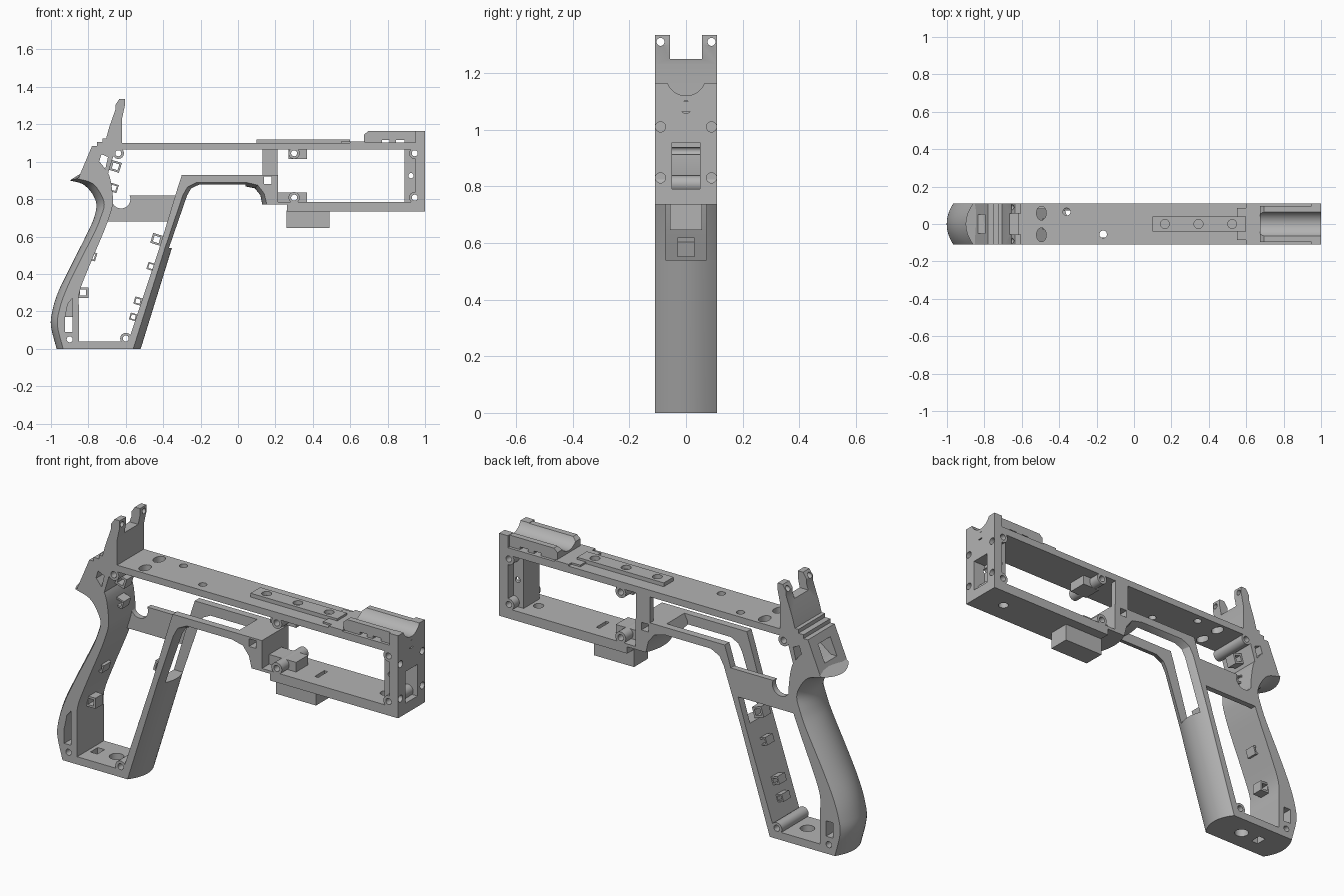
import bpy, bmesh, math
from mathutils import Vector

W = 0.11  # half thickness of the frame
cube = bpy.data.objects.get("Cube")
if cube:
    bpy.data.objects.remove(cube, do_unlink=True)

grey = bpy.data.materials.new("plain_grey")
grey.use_nodes = True
grey.diffuse_color = (0.45, 0.45, 0.45, 1)
grey.node_tree.nodes["Principled BSDF"].inputs["Base Color"].default_value = (0.45, 0.45, 0.45, 1)
parts = []


def rect(u0, v0, u1, v1):
    return [(u0, v0), (u1, v0), (u1, v1), (u0, v1)]


def oval(u, v, ru, rv=None, n=24):
    rv = rv or ru
    return [(u + ru * math.cos(k * math.tau / n), v + rv * math.sin(k * math.tau / n)) for k in range(n)]


def tilted(u, v, s, ang):
    c, d = math.cos(ang) * s / 2, math.sin(ang) * s / 2
    return [(u + c - d, v + c + d), (u - c - d, v + c - d), (u - c + d, v - c - d), (u + c + d, v - c + d)]


def loft(name, loops):
    """Closed solid through a list of equal-length point loops."""
    bm = bmesh.new()
    rings = [[bm.verts.new(p) for p in loop] for loop in loops]
    n = len(rings[0])
    for a, b in zip(rings, rings[1:]):
        for k in range(n):
            bm.faces.new((a[k], a[(k + 1) % n], b[(k + 1) % n], b[k]))
    bm.faces.new(rings[0])
    bm.faces.new(rings[-1])
    bmesh.ops.recalc_face_normals(bm, faces=bm.faces)
    mesh = bpy.data.meshes.new(name)
    bm.to_mesh(mesh)
    bm.free()
    mesh.materials.append(grey)
    obj = bpy.data.objects.new(name, mesh)
    bpy.context.scene.collection.objects.link(obj)
    return obj


def prism(name, axis, pts, a, b):
    place = {"x": lambda u, v, t: (t, u, v), "y": lambda u, v, t: (u, t, v), "z": lambda u, v, t: (u, v, t)}[axis]
    return loft(name, [[place(u, v, t) for u, v in pts] for t in (a, b)])


def cut(obj, cuts):
    """Subtract prisms, each given as (axis, outline, start, end)."""
    for c in cuts:
        tool = prism("cutter", *c)
        tool.hide_render = True
        mod = obj.modifiers.new("cut", "BOOLEAN")
        mod.operation, mod.solver, mod.object = "DIFFERENCE", "EXACT", tool
        bpy.context.view_layer.update()
        with bpy.context.temp_override(object=obj, active_object=obj):
            bpy.ops.object.modifier_apply(modifier=mod.name)
        bpy.data.objects.remove(tool, do_unlink=True)


def part(name, axis, pts, a, b, cuts=()):
    obj = prism(name, axis, pts, a, b)
    cut(obj, cuts)
    parts.append(obj)
    return obj


def box(name, x0, x1, y, z0, z1, cuts=()):
    return part(name, "y", rect(x0, z0, x1, z1), -y, y, cuts)


def through(pts):
    return ("y", pts, -0.2, 0.2)


def smooth_path(pts, steps=4):
    p = [Vector(q) for q in pts]
    p = [2 * p[0] - p[1]] + p + [2 * p[-1] - p[-2]]
    out = []
    for a, b, c, d in zip(p, p[1:], p[2:], p[3:]):
        for k in range(steps):
            t = k / steps
            out.append(0.5 * (2 * b + (c - a) * t + (2 * a - 5 * b + 4 * c - d) * t**2 + (3 * b - a - 3 * c + d) * t**3))
    return out + [p[-2]]


def strap(name, crown, edge, inner, y0=-W, y1=W, cuts=(), steps=1):
    """Rounded strap: crown on the centre line, edge at the sides, inner is flat."""
    n = 14
    ys = [y0 + (y1 - y0) * k / n for k in range(n + 1)]
    loops = []
    for o, e, i in zip(*(smooth_path(r, steps) for r in (crown, edge, inner))):
        arc = [(e + (o - e) * (1 - (y / W) ** 2), y) for y in ys]
        loops.append([(p[0], y, p[1]) for p, y in [(i, y0)] + arc + [(i, y1)]])
    obj = loft(name, loops)
    cut(obj, cuts)
    parts.append(obj)


# Grip: rear strap, front strap, floor
strap("rear_grip_strap",
      [(-.9, .9), (-.83, .88), (-.78, .83), (-.757, .77), (-.77, .7), (-.805, .62), (-.9, .43), (-.963, .3), (-.993, .2), (-1, .12), (-.97, 0)],
      [(-.86, .91), (-.78, .885), (-.735, .83), (-.715, .77), (-.735, .7), (-.768, .62), (-.865, .43), (-.925, .3), (-.957, .2), (-.965, .12), (-.935, 0)],
      [(-.74, 1), (-.69, .93), (-.672, .84), (-.67, .77), (-.69, .7), (-.72, .62), (-.8, .43), (-.848, .3), (-.85, .2), (-.85, .12), (-.85, 0)],
      steps=4, cuts=[through(rect(-.925, .09, -.885, .17)), through(oval(-.9, .05, .016)),
                     ("y", [(-.925, .165), (-.885, .165), (-.885, .27), (-.91, .24)], -.2, .06)])
strap("front_grip_strap", [(-.52, 0), (-.353, .54)], [(-.56, 0), (-.39, .54)], [(-.6, 0), (-.42, .54)],
      cuts=[through(oval(-.6, .055, .016))])
box("grip_floor", -.87, -.56, W, 0, .04, [("z", oval(-.7, 0, .035), -.1, .1), ("z", rect(-.83, -.03, -.79, .03), -.1, .1)])

# Paired side rails running from the front strap over the finger opening
for side, y0, y1 in (("left", .072, W), ("right", -W, -.072)):
    strap(side + "_guard_rail",
          [(-.353, .54), (-.255, .82), (-.237, .85), (-.2, .868), (.05, .868), (.08, .862)],
          [(-.39, .54), (-.295, .82), (-.27, .865), (-.22, .89), (.05, .89), (.08, .886)],
          [(-.42, .54), (-.335, .82), (-.318, .875), (-.3, .93), (.05, .93), (.1, .93)], y0, y1)
strap("guard_end_block", [(.04, .868), (.09, .858), (.12, .82), (.13, .77)],
      [(.04, .89), (.105, .875), (.14, .83), (.155, .77)], [(.06, .93), (.17, .93), (.215, .93), (.215, .77)],
      cuts=[through(rect(.14, .88, .18, .92))])

# Thin closing walls on the left side
part("side_web", "y", [(-.72, .68), (-.375, .68), (-.33, .82), (-.69, .82)], .08, W,
     [through(oval(-.625, .8, .05)), through(rect(-.665, .8, -.58, .9))])
part("side_post", "y", rect(.13, .925, .212, 1.07), .08, W)

# Rear body with two prongs
part("rear_body", "y",
     [(-.85, .92), (-.78, 1.085), (-.755, 1.085), (-.755, 1.105), (-.725, 1.105), (-.725, 1.125), (-.705, 1.125),
      (-.69, 1.18), (-.655, 1.28), (-.655, 1.305), (-.635, 1.335), (-.605, 1.335), (-.605, 1.3), (-.62, 1.23),
      (-.62, 1.065), (-.665, 1.035), (-.7, .92)], -W, W,
     [("z", rect(-.75, -.057, -.55, .057), 1.25, 1.4), through([(-.75, .975), (-.71, .96), (-.695, 1.025), (-.73, 1.04)]),
      ("x", rect(-.05, .955, .05, 1.045), -.95, -.735), through(oval(-.64, 1.045, .016))]
     + [("x", oval(s * .09, 1.31, .014), -.8, -.5) for s in (-1, 1)])

# Long top bar and its raised rail
box("top_bar", -.63, 1, W, 1.065, 1.1,
    [("z", oval(-.495, s * .058, .026, .037), 1, 1.2) for s in (-1, 1)]
    + [("z", oval(-.36, .065, .02), 1, 1.2), ("z", oval(-.165, -.055, .02), 1, 1.2)])
box("top_rail", .1, .6, .04, 1.1, 1.12, [("z", oval(x, 0, .024), 1.08, 1.2) for x in (.165, .345, .525)])
box("rail_end", .6, .68, W, 1.1, 1.109)
for s in (-1, 1):
    part("rail_tab", "z", rect(.55, s * .06 - .025, .605, s * .06 + .025), 1.1, 1.109)

# Cradle with a round trough at the front end
trough = ("x", oval(0, 1.19, .07, n=48), .6, 1.1)
part("trough_block", "y", [(.675, 1.1), (.675, 1.145), (.695, 1.163), (.99, 1.163), (.99, 1.1)], -.095, .095,
     [trough, through(rect(.77, 1.095, .81, 1.117)), through(rect(.845, 1.095, .89, 1.117))])
box("trough_base", .675, .99, W, 1.1, 1.103)

# Muzzle wall
box("front_wall", .95, 1, W, .735, 1.165,
    [trough, ("x", rect(-.05, .79, .05, .955), .9, 1.1), ("x", oval(0, 1.08, .022), .975, 1.1),
     through(oval(.945, 1.045, .016)), through(oval(.945, .808, .016))]
    + [("x", oval(s * .09, z, .018), .97, 1.1) for s in (-1, 1) for z in (.83, 1.01)])
box("front_wall_pad", .89, .955, .065, .78, 1.07,
    [through(oval(.925, .925, .014)), through(oval(.945, 1.045, .016)), through(oval(.945, .808, .016)),
     ("x", rect(-.05, .79, .05, .955), .93, 1.1)])

# Lower bar and hanging block
part("lower_bar", "y", [(.2, .77), (.262, .77), (.262, .735), (1, .735), (1, .785), (.2, .785)], -W, W,
     [("z", oval(.85, 0, .025), .6, .9), ("z", rect(.47, -.04, .49, .04), .6, .9)])
box("hanging_block", .26, .49, .057, .645, .74)
box("lower_lug", .21, .37, .05, .78, .835, [through(oval(.3, .808, .016))])
box("upper_lug", .27, .37, .05, 1.015, 1.07, [through(oval(.3, 1.045, .016))])

# Screw tubes
for x, z in ((-.9, .05), (-.6, .055), (-.64, 1.045), (.3, .808), (.3, 1.045), (.945, .808), (.945, 1.045)):
    part("screw_tube", "y", oval(x, z, .03), -W, W, [through(oval(x, z, .016))])

# Small wiring lugs inside the grip
for x, z, s in ((-.435, .585, .055), (-.465, .44, .04), (-.535, .255, .04), (-.56, .17, .038),
                (-.828, .3, .055), (-.78, .495, .045), (-.655, .975, .055), (-.665, .86, .045)):
    ang = 0 if s == .055 and x < -.7 else -.3
    part("wire_lug", "y", tilted(x, z, s, ang), -.03, .03, [through(tilted(x, z, s * .6, ang))])

bpy.ops.object.select_all(action="DESELECT")
for obj in parts:
    obj.select_set(True)
bpy.context.view_layer.objects.active = parts[0]
bpy.ops.object.shade_smooth_by_angle(angle=math.radians(30))
